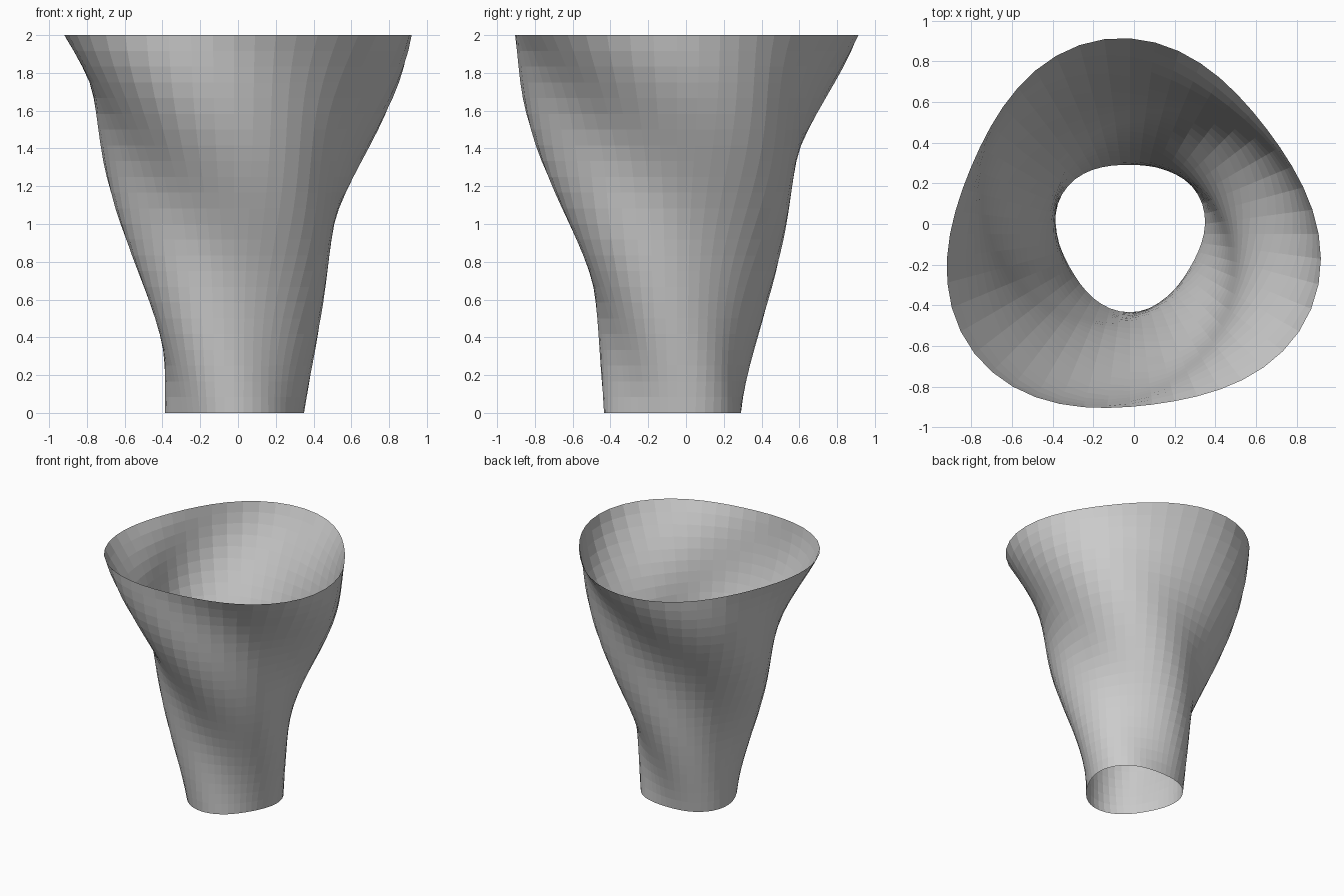
import bpy, bmesh
from math import sin, cos, pi, radians

if "Cube" in bpy.data.objects:
    bpy.data.objects.remove(bpy.data.objects["Cube"])

SEGMENTS, ROWS, HEIGHT = 48, 24, 2.0
AXIS_X, AXIS_Y = -0.02, -0.048
LOBE = 0.065  # depth of the three soft lobes


def ring(bm, z):
    """Three-lobed ring that widens and twists clockwise with height."""
    radius = 0.3625 + 0.068 * z + 0.168 * z**2 - 0.033 * z**3
    flat = radians(89 - 85.9 * z)
    verts = []
    for i in range(SEGMENTS):
        a = 2 * pi * i / SEGMENTS
        r = radius * (1 - LOBE * cos(3 * (a - flat)))
        verts.append(bm.verts.new((AXIS_X + r * cos(a), AXIS_Y + r * sin(a), z)))
    return verts


# Open, flat-faced vase wall
bm = bmesh.new()
rings = [ring(bm, HEIGHT * j / ROWS) for j in range(ROWS + 1)]
for low, high in zip(rings, rings[1:]):
    for i in range(SEGMENTS):
        k = (i + 1) % SEGMENTS
        bm.faces.new((low[i], low[k], high[k], high[i]))

mesh = bpy.data.meshes.new("twisted_vase_wall")
bm.to_mesh(mesh)
bm.free()
vase = bpy.data.objects.new("twisted_vase_wall", mesh)
bpy.context.collection.objects.link(vase)
